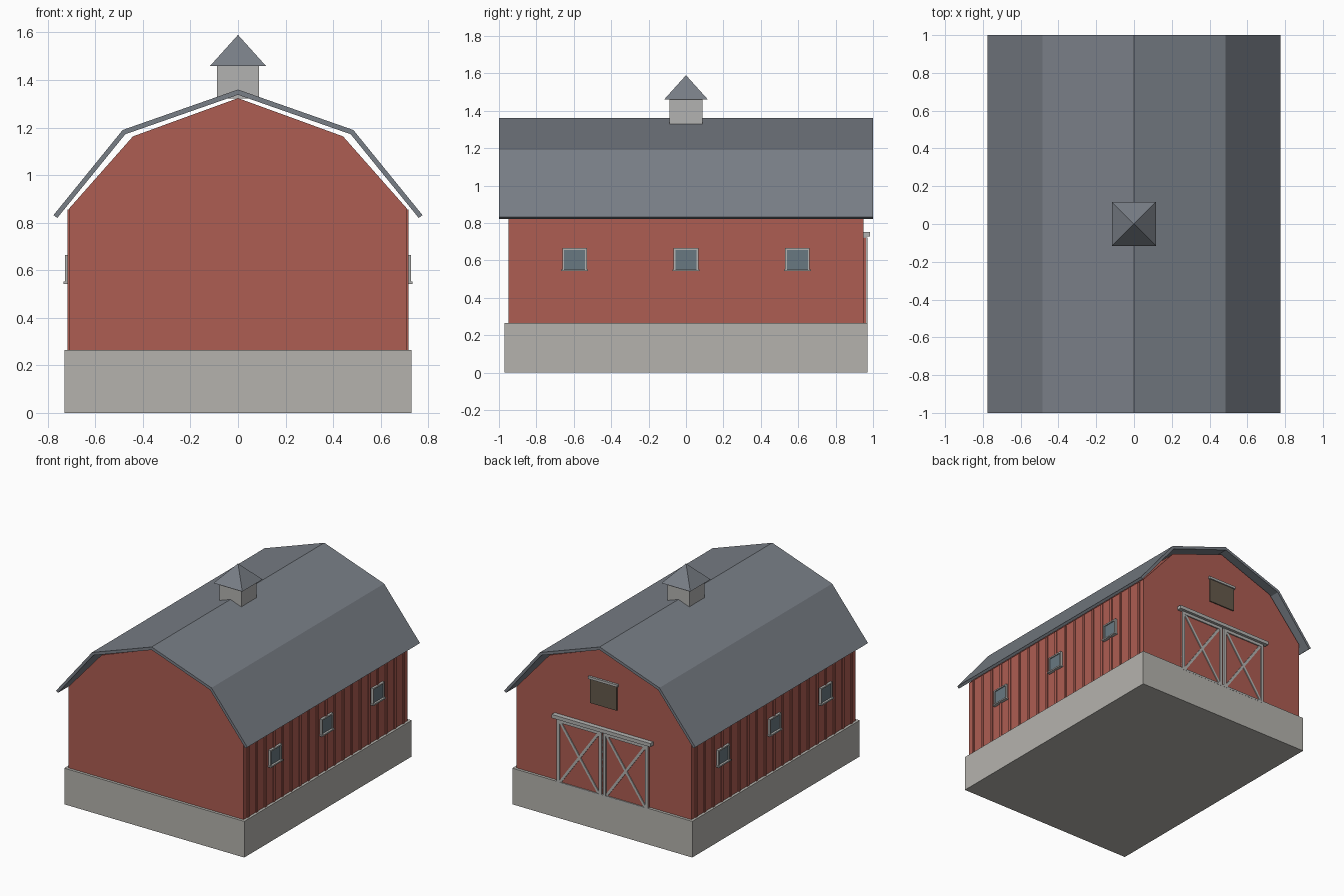
import bpy, bmesh
from math import atan2, hypot
from mathutils import Matrix

if "Cube" in bpy.data.objects:
    bpy.data.objects.remove(bpy.data.objects["Cube"])


def material(name, rgb):
    m = bpy.data.materials.new(name)
    m.diffuse_color = (*rgb, 1)
    m.use_nodes = True
    m.node_tree.nodes["Principled BSDF"].inputs["Base Color"].default_value = m.diffuse_color
    return m


RED = material("barn_red", (0.42, 0.11, 0.085))
STONE = material("stone", (0.46, 0.45, 0.42))
SLATE = material("roof_slate", (0.19, 0.21, 0.24))
TRIM = material("trim_grey", (0.45, 0.45, 0.44))
GLASS = material("glass", (0.14, 0.19, 0.22))
WOOD = material("hatch_wood", (0.13, 0.10, 0.07))


def finish(name, bm, mat):
    bmesh.ops.recalc_face_normals(bm, faces=bm.faces[:])
    me = bpy.data.meshes.new(name)
    bm.to_mesh(me)
    bm.free()
    me.materials.append(mat)
    ob = bpy.data.objects.new(name, me)
    bpy.context.collection.objects.link(ob)
    return ob


def add_box(bm, x, y, z, rot=None):
    """Add a box from (min, max) ranges, optionally turned about its centre."""
    size = [b - a for a, b in (x, y, z)]
    mid = [(a + b) / 2 for a, b in (x, y, z)]
    m = Matrix.Translation(mid) @ (rot or Matrix()) @ Matrix.Diagonal((*size, 1))
    bmesh.ops.create_cube(bm, size=1, matrix=m)


def boxes(name, mat, *ranges):
    bm = bmesh.new()
    for r in ranges:
        add_box(bm, *r)
    return finish(name, bm, mat)


def prism(name, mat, profile, half_len):
    """Extrude an x-z outline along y."""
    bm = bmesh.new()
    face = bm.faces.new([bm.verts.new((x, -half_len, z)) for x, z in profile])
    ext = bmesh.ops.extrude_face_region(bm, geom=[face])
    verts = [v for v in ext["geom"] if isinstance(v, bmesh.types.BMVert)]
    bmesh.ops.translate(bm, verts=verts, vec=(0, 2 * half_len, 0))
    return finish(name, bm, mat)


def mirrored(half):
    """Complete a half outline that starts on x = 0."""
    return [(-x, z) for x, z in reversed(half[1:])] + half


# Foundation and gambrel walls
boxes("foundation", STONE, ((-0.73, 0.73), (-0.97, 0.97), (0, 0.265)))
prism("walls", RED, mirrored([(0, 1.324), (0.442, 1.163), (0.71, 0.86), (0.71, 0.265)]), 0.95)

# Roof shell with overhang
outer = mirrored([(0, 1.36), (0.485, 1.19), (0.776, 0.832)])
inner = mirrored([(0, 1.338), (0.474, 1.172), (0.76, 0.82)])
prism("gambrel_roof", SLATE, outer + inner[::-1], 1.0)

# Cupola on the ridge
boxes("cupola_base", TRIM, ((-0.088, 0.088), (-0.088, 0.088), (1.322, 1.46)))
bm = bmesh.new()
base = [bm.verts.new((sx * 0.117, sy * 0.117, 1.46)) for sx, sy in ((-1, -1), (1, -1), (1, 1), (-1, 1))]
tip = bm.verts.new((0, 0, 1.59))
bm.faces.new(base)
for i in range(4):
    bm.faces.new((base[i], base[(i + 1) % 4], tip))
finish("cupola_roof", bm, SLATE)

# Side wall battens and windows, built on +x and mirrored to -x
side_parts = []
side_parts.append(boxes("wall_battens", RED, *[
    ((0.705, 0.717), (-0.01 + i * 0.1, 0.01 + i * 0.1), (0.265, 0.855)) for i in range(-9, 10)]))
for n, y in enumerate((-0.595, 0, 0.595), 1):
    w, t, z0, z1 = 0.066, 0.01, 0.548, 0.665
    side_parts.append(boxes(f"window_frame_{n}", TRIM,
        ((0.70, 0.727), (y - w, y - w + t), (z0, z1)),
        ((0.70, 0.727), (y + w - t, y + w), (z0, z1)),
        ((0.70, 0.727), (y - w, y + w), (z1 - t, z1)),
        ((0.70, 0.734), (y - w - 0.006, y + w + 0.006), (z0 - 0.006, z0 + 0.004))))
    side_parts.append(boxes(f"window_glass_{n}", GLASS,
        ((0.70, 0.719), (y - w + t, y + w - t), (z0, z1 - t))))
for ob in side_parts:
    ob.modifiers.new("mirror", 'MIRROR')
    ob.data.update()

# Sliding doors on the back: panel, posts, rails and X brace
x0, x1, z0, z1, t = 0.006, 0.37, 0.25, 0.722, 0.022
panel = boxes("door_panel", RED, ((x0, x1), (0.945, 0.963), (z0, z1)))
bm = bmesh.new()
trim_y = (0.955, 0.971)
for r in ((x0, x0 + t), (x1 - t, x1)):
    add_box(bm, r, trim_y, (z0, z1))
for r in ((z0, z0 + 0.014), (z1 - t, z1)):
    add_box(bm, (x0 + t, x1 - t), trim_y, r)
cx, cz = (x0 + x1) / 2, (z0 + z1) / 2
dx, dz = x1 - x0 - 2 * t, z1 - z0 - t
for s in (1, -1):
    half = hypot(dx, dz) / 2
    add_box(bm, (cx - half, cx + half), (0.955, 0.969), (cz - 0.009, cz + 0.009),
            Matrix.Rotation(-s * atan2(dz, dx), 4, 'Y'))
door_trim = finish("door_trim", bm, TRIM)
for ob in (panel, door_trim):
    ob.modifiers.new("mirror", 'MIRROR')
boxes("door_rail", TRIM, ((-0.4, 0.4), (0.945, 0.985), (0.727, 0.753)))

# Hayloft hatch above the doors
boxes("loft_hatch", WOOD, ((-0.108, 0.108), (0.945, 0.958), (0.905, 1.085)))
boxes("hatch_header", TRIM, ((-0.118, 0.118), (0.945, 0.966), (1.082, 1.1)))
